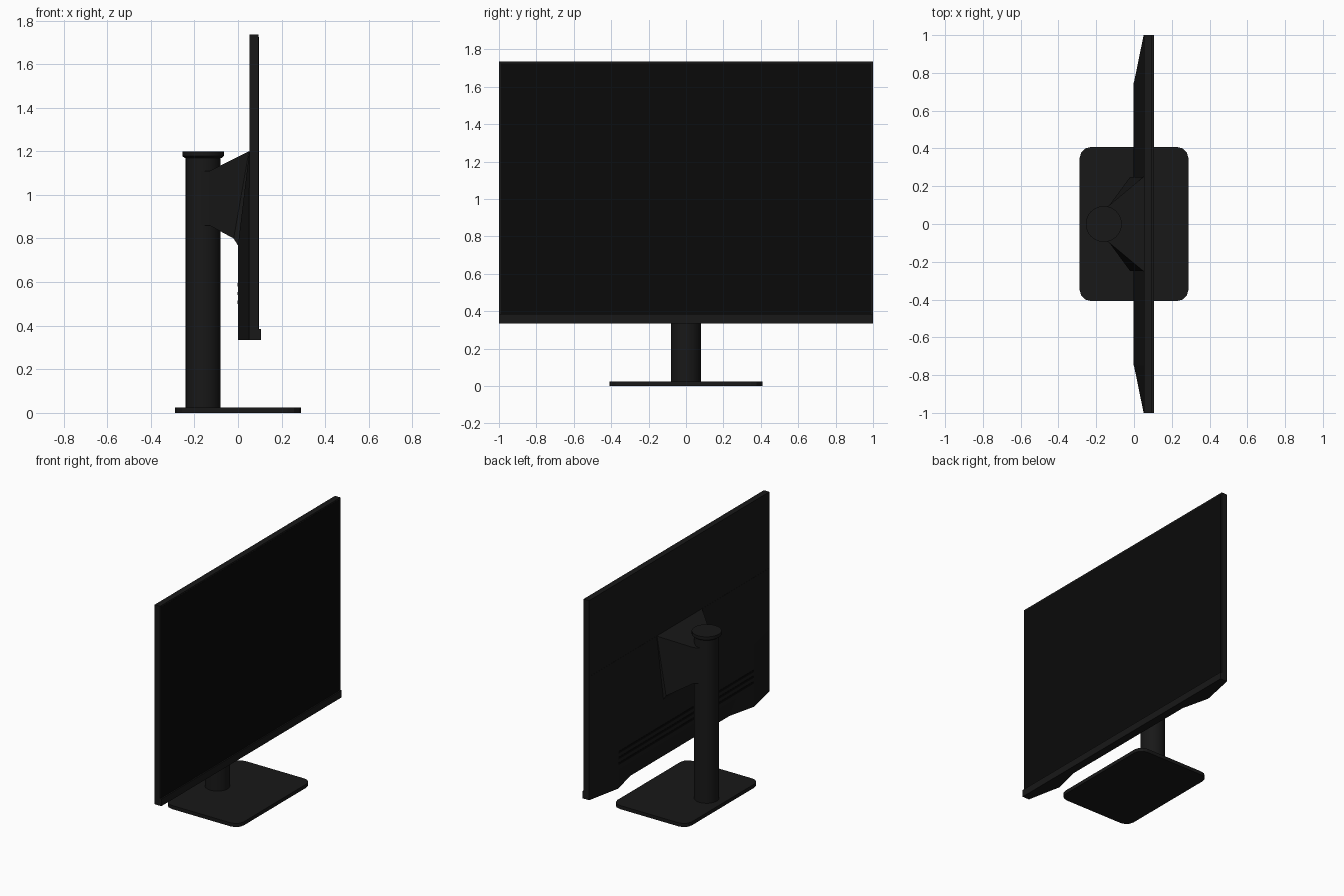
import bpy, bmesh, math

if "Cube" in bpy.data.objects:
    bpy.data.objects.remove(bpy.data.objects["Cube"])


def material(name, v):
    m = bpy.data.materials.new(name)
    m.diffuse_color = (v, v, v, 1)
    m.use_nodes = True
    m.node_tree.nodes["Principled BSDF"].inputs["Base Color"].default_value = m.diffuse_color
    return m


BODY = material("dark_plastic", 0.009)
SCREEN = material("screen_black", 0.003)


def finish(name, bm, mat=BODY):
    bmesh.ops.recalc_face_normals(bm, faces=bm.faces)
    me = bpy.data.meshes.new(name)
    bm.to_mesh(me)
    bm.free()
    me.materials.append(mat)
    ob = bpy.data.objects.new(name, me)
    bpy.context.collection.objects.link(ob)
    return ob


def box(name, lo, hi, mat=BODY):
    bm = bmesh.new()
    bmesh.ops.create_cube(bm, size=1)
    for v in bm.verts:
        v.co = [(a + b) / 2 + c * (b - a) for a, b, c in zip(lo, hi, v.co)]
    return finish(name, bm, mat)


def loft(name, sections):
    """Skin a row of equal-length closed sections and cap both ends."""
    bm = bmesh.new()
    rings = [[bm.verts.new(p) for p in s] for s in sections]
    n = len(rings[0])
    for a, b in zip(rings, rings[1:]):
        for i in range(n):
            j = (i + 1) % n
            bm.faces.new((a[i], a[j], b[j], b[i]))
    bm.faces.new(rings[0])
    bm.faces.new(rings[-1])
    return finish(name, bm)


def lathe(name, cx, profile, segs=32):
    ob = loft(name, [[(cx + r * math.cos(2 * math.pi * i / segs),
                       r * math.sin(2 * math.pi * i / segs), z)
                      for i in range(segs)] for r, z in profile])
    bpy.ops.object.select_all(action='DESELECT')
    ob.select_set(True)
    bpy.context.view_layer.objects.active = ob
    bpy.ops.object.shade_smooth_by_angle(angle=math.radians(30))
    return ob


# Thin panel, screen surface and the lip along its bottom edge
box("panel_frame", (0.053, -1, 0.335), (0.095, 1, 1.735))
box("screen", (0.09, -0.99, 0.385), (0.096, 0.99, 1.725), SCREEN)
box("bottom_lip", (0.06, -1, 0.335), (0.105, 1, 0.385))

# Rear housing: tapers to both sides and to the top, undercut in the middle
sections = []
for y, back, under in ((-1, 0.051, 0.051), (-0.75, 0, 0), (-0.55, 0, 0.048),
                       (0.55, 0, 0.048), (0.75, 0, 0), (1, 0.051, 0.051)):
    profile = [(0.07, 1.2), (0.052, 1.2), (back, 0.77), (back, 0.47),
               (under, 0.335), (0.07, 0.335)]
    sections.append([(x, y, z) for x, z in profile])
loft("rear_housing", sections)

# Vent strips
for i in range(3):
    z = 0.50 + 0.04 * i
    box(f"vent_{i + 1}", (-0.002, -0.75, z), (0.01, 0.75, z + 0.015), SCREEN)

# Flared bracket: (x bottom, x top, half width, z bottom, z top)
loft("mount_bracket", [
    [(xb, -w, zb), (xb, w, zb), (xt, w, zt), (xt, -w, zt)]
    for xb, xt, w, zb, zt in ((-0.17, -0.17, 0.078, 0.86, 1.11),
                              (-0.13, -0.13, 0.10, 0.86, 1.11),
                              (-0.02, 0.05, 0.25, 0.80, 1.2),
                              (0.005, 0.06, 0.25, 0.76, 1.2))])

# Column and its cap
lathe("column", -0.16, [(0.08, 0.015), (0.08, 1.18)])
lathe("column_cap", -0.16, [(0.085, 1.17), (0.095, 1.178), (0.095, 1.2)])

# Base plate with rounded corners
base = []
r, hx, hy = 0.06, 0.288, 0.408
for k, (sx, sy) in enumerate(((1, 1), (-1, 1), (-1, -1), (1, -1))):
    for i in range(4):
        a = math.radians(90 * k + 30 * i)
        base.append((sx * (hx - r) + r * math.cos(a), sy * (hy - r) + r * math.sin(a)))
loft("base_plate", [[(x, y, z) for x, y in base] for z in (0, 0.025)])
